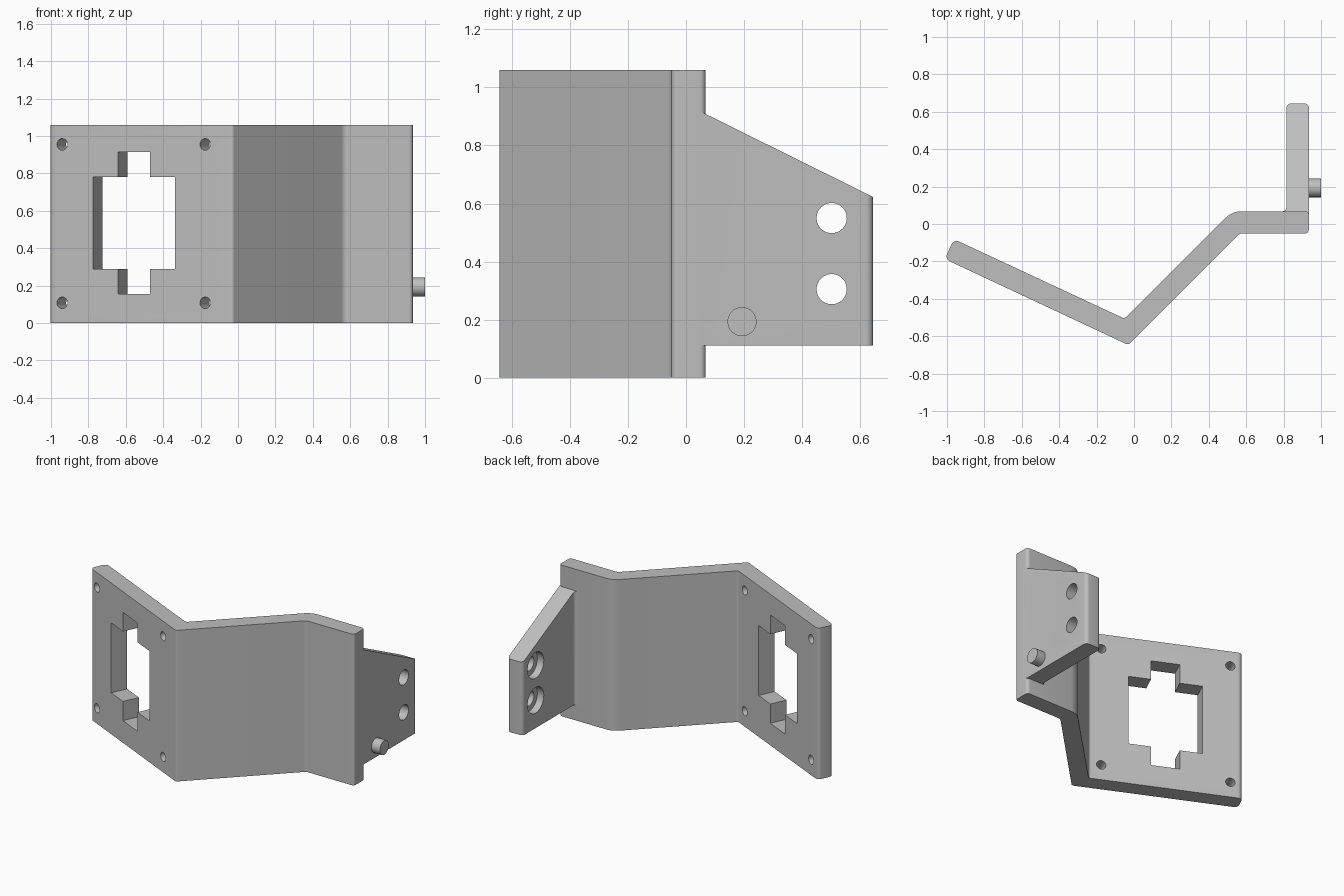
import bpy, bmesh, math
from mathutils import Vector, Matrix

cube = bpy.data.objects.get("Cube")
if cube:
    bpy.data.objects.remove(cube, do_unlink=True)

grey = bpy.data.materials.new("plain grey")
grey.use_nodes = True
colour = (0.52, 0.52, 0.52, 1)
grey.diffuse_color = colour
grey.node_tree.nodes["Principled BSDF"].inputs["Base Color"].default_value = colour

HEIGHT = 1.06
TILT = math.radians(-25)


def rounded(corners, steps=6):
    """Round each (x, y, radius) corner of an outline."""
    out = []
    for i, (x, y, r) in enumerate(corners):
        p = Vector((x, y))
        if r == 0:
            out.append(p)
            continue
        a = (Vector(corners[i - 1][:2]) - p).normalized()
        b = (Vector(corners[(i + 1) % len(corners)][:2]) - p).normalized()
        half = a.angle(b) / 2
        centre = p + (a + b).normalized() * r / math.sin(half)
        start = p + a * r / math.tan(half) - centre
        end = p + b * r / math.tan(half) - centre
        sweep = math.atan2(start.x * end.y - start.y * end.x, start.dot(end))
        for k in range(steps + 1):
            out.append(centre + Matrix.Rotation(sweep * k / steps, 2) @ start)
    return out


def add_object(name, bm):
    bmesh.ops.recalc_face_normals(bm, faces=bm.faces)
    mesh = bpy.data.meshes.new(name)
    bm.to_mesh(mesh)
    bm.free()
    mesh.materials.append(grey)
    obj = bpy.data.objects.new(name, mesh)
    bpy.context.collection.objects.link(obj)
    return obj


def extrude(outline, z0, z1):
    bm = bmesh.new()
    face = bm.faces.new([bm.verts.new((p.x, p.y, z0)) for p in outline])
    moved = bmesh.ops.extrude_face_region(bm, geom=[face])["geom"]
    bmesh.ops.translate(bm, vec=(0, 0, z1 - z0),
                        verts=[v for v in moved if isinstance(v, bmesh.types.BMVert)])
    return bm


def cylinder(name, centre, radius, length, rotation):
    bm = bmesh.new()
    bmesh.ops.create_cone(bm, cap_ends=True, segments=40, radius1=radius, radius2=radius,
                          depth=length, matrix=Matrix.Translation(centre) @ rotation)
    return add_object(name, bm)


def combine(target, tool, operation):
    mod = target.modifiers.new(operation.lower(), 'BOOLEAN')
    mod.operation, mod.solver, mod.object = operation, 'EXACT', tool
    bpy.context.view_layer.objects.active = target
    bpy.ops.object.modifier_apply(modifier=mod.name)
    bpy.data.objects.remove(tool, do_unlink=True)


def panel_point(x, z):
    """Point on the front face of the tilted panel."""
    return Vector((x, -0.659 + math.tan(TILT) * x, z))


# Bent wall, drawn as a plan outline
wall = rounded([
    (-1.012, -0.187, 0.03), (-0.030, -0.647, 0.02), (0.565, -0.05, 0.04),
    (0.935, -0.05, 0.02), (0.935, 0.068, 0.02), (0.525, 0.068, 0.12),
    (-0.051, -0.506, 0.02), (-0.963, -0.081, 0.03)])
bracket = add_object("bent_bracket", extrude(wall, 0, HEIGHT))

# Side plate with a filleted root and a sloping top
plan = rounded([
    (0.935, 0.0, 0), (0.935, 0.645, 0.025), (0.815, 0.645, 0.025),
    (0.815, 0.068, 0.02), (0.76, 0.068, 0), (0.76, 0.0, 0)])
bm = extrude(plan, 0.11, 1.0)
cut = bmesh.ops.bisect_plane(bm, geom=bm.verts[:] + bm.edges[:] + bm.faces[:],
                             plane_co=(0, 0.065, 0.91), plane_no=(0, 0.285, 0.575),
                             clear_outer=True)
bmesh.ops.holes_fill(bm, edges=[e for e in bm.edges if e.is_boundary], sides=0)
combine(bracket, add_object("side_plate", bm), 'UNION')

# Cross-shaped opening through the tilted panel
for left, right, low, high in ((-0.775, -0.335, 0.29, 0.78), (-0.64, -0.47, 0.155, 0.915)):
    bm = bmesh.new()
    place = Matrix.Translation(panel_point((left + right) / 2, (low + high) / 2))
    size = Matrix.Diagonal(((right - left) / math.cos(TILT), 0.5, high - low, 1))
    bmesh.ops.create_cube(bm, size=1, matrix=place @ Matrix.Rotation(TILT, 4, 'Z') @ size)
    combine(bracket, add_object("opening_cutter", bm), 'DIFFERENCE')

# Screw holes at the panel corners
across_panel = Matrix.Rotation(TILT, 4, 'Z') @ Matrix.Rotation(math.pi / 2, 4, 'X')
for x in (-0.94, -0.175):
    for z in (0.108, 0.955):
        combine(bracket, cylinder("screw_cutter", panel_point(x, z), 0.031, 0.4, across_panel),
                'DIFFERENCE')

# Counterbored holes in the side plate
along_x = Matrix.Rotation(math.pi / 2, 4, 'Y')
for z in (0.305, 0.55):
    for x, radius, length in ((0.875, 0.052, 0.4), (0.765, 0.09, 0.2)):
        combine(bracket, cylinder("bolt_cutter", (x, 0.502, z), radius, length, along_x),
                'DIFFERENCE')

# Locating peg
peg = cylinder("locating_peg", (0.95, 0.193, 0.193), 0.05, 0.1, along_x)

for obj in (bracket, peg):
    bpy.ops.object.select_all(action='DESELECT')
    obj.select_set(True)
    bpy.context.view_layer.objects.active = obj
    bpy.ops.object.shade_smooth_by_angle(angle=math.radians(30))
